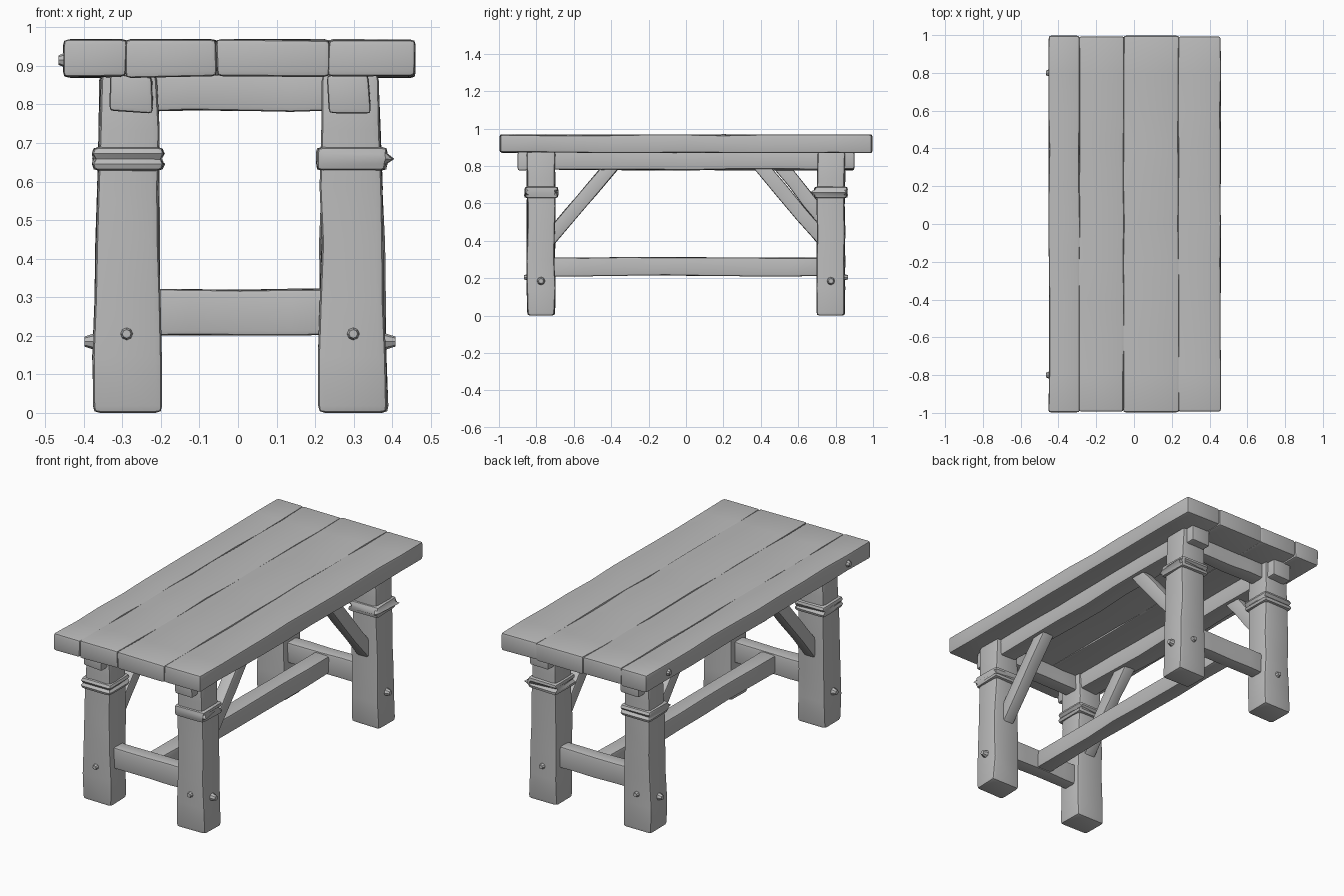
import bpy, bmesh, math, random
from mathutils import Vector, Matrix

random.seed(4)
if "Cube" in bpy.data.objects:
    bpy.data.objects.remove(bpy.data.objects["Cube"], do_unlink=True)

GREY = (0.5, 0.5, 0.5, 1)
wood = bpy.data.materials.new("grey wood")
wood.use_nodes = True
wood.diffuse_color = GREY
wood.node_tree.nodes["Principled BSDF"].inputs["Base Color"].default_value = GREY

X, Y = Vector((1, 0, 0)), Vector((0, 1, 0))


def finish(name, bm):
    """Turn a bmesh into a smooth-shaded wooden object with crisp edges."""
    bmesh.ops.recalc_face_normals(bm, faces=bm.faces)
    mesh = bpy.data.meshes.new(name)
    bm.to_mesh(mesh)
    bm.free()
    mesh.materials.append(wood)
    mesh.shade_smooth()
    mesh.set_sharp_from_angle(angle=math.radians(35))
    obj = bpy.data.objects.new(name, mesh)
    bpy.context.scene.collection.objects.link(obj)


def beam(name, start, end, width, depth, side=X, taper=1, cuts=4, wobble=0.004, bevel=0.012):
    """Hewn timber from start to end; width runs along side, taper scales the end width."""
    start, end = Vector(start), Vector(end)
    axis = end - start
    length = axis.length
    axis.normalize()
    third = axis.cross(side)
    bm = bmesh.new()
    bmesh.ops.create_cube(bm, size=1)
    for i in range(1, cuts + 1):
        at = i / (cuts + 1) - 0.5
        bmesh.ops.bisect_plane(bm, geom=bm.verts[:] + bm.edges[:] + bm.faces[:],
                               plane_co=(0, 0, at), plane_no=(0, 0, 1))
    for v in bm.verts:
        t = v.co.z + 0.5
        v.co.x = v.co.x * width * (1 + (taper - 1) * t) + random.uniform(-wobble, wobble)
        v.co.y = v.co.y * depth + random.uniform(-wobble, wobble)
        v.co.z = t * length
    corners = [e for e in bm.edges if e.calc_face_angle(0) > 0.8]
    bmesh.ops.bevel(bm, geom=corners, offset=bevel, segments=2, profile=0.6, affect='EDGES')
    frame = Matrix((side, third, axis)).transposed().to_4x4()
    bm.transform(Matrix.Translation(start) @ frame)
    finish(name, bm)


def peg(name, centre, direction, radius=0.026, height=0.04):
    """Blunt wooden peg head facing along direction."""
    bm = bmesh.new()
    bmesh.ops.create_cone(bm, cap_ends=True, segments=8, radius1=radius,
                          radius2=radius * 0.5, depth=height)
    turn = Vector(direction).to_track_quat('Z', 'Y').to_matrix().to_4x4()
    bm.transform(Matrix.Translation(centre) @ turn)
    finish(name, bm)


# Table top: four long planks with shallow grooves between them
seams = [-0.45, -0.29, -0.055, 0.235, 0.457]
for i, (a, b) in enumerate(zip(seams, seams[1:])):
    mid, reach = (a + b) / 2, 0.997 - 0.004 * (i % 2)
    beam(f"top_plank_{i + 1}", (mid, -reach, 0.919), (mid, reach, 0.919),
         b - a + 0.002, 0.096, cuts=9, wobble=0.003, bevel=0.014)
for y in (-0.8, 0.8):
    peg("plank_edge_peg", (-0.45, y, 0.915), -X, radius=0.025, height=0.03)

for sx, hand in ((-1, "right"), (1, "left")):
    shift = 0.005

    # Side rail running under the top, poking out past the legs
    rail_x = sx * 0.282 + shift
    beam(f"{hand}_rail", (rail_x, -0.9, 0.828), (rail_x, 0.9, 0.828),
         0.11, 0.095, cuts=7, wobble=0.005)

    for sy, end in ((-1, "front"), (1, "back")):
        tag = f"{end}_{hand}"
        leg_x, leg_y = sx * 0.294 + shift, sy * 0.775

        # Tapered leg with a raised collar
        beam(f"{tag}_leg", (leg_x, leg_y, 0), (sx * 0.288 + shift, leg_y, 0.88),
             0.178, 0.148, taper=0.84, cuts=5, bevel=0.018)
        beam(f"{tag}_collar", (leg_x - sx * 0.005, leg_y, 0.628),
             (leg_x - sx * 0.005, leg_y, 0.69), 0.186, 0.178, cuts=1, wobble=0.005, bevel=0.018)

        # Peg heads on the two outer faces
        peg(f"{tag}_side_peg", (sx * 0.383 + shift, leg_y, 0.185), X * sx)
        peg(f"{tag}_end_peg", (leg_x, sy * 0.848, 0.205), Y * sy, radius=0.022, height=0.035)

        # Diagonal brace from leg to rail; one sits higher than the others
        lift = 0.11 if (sx, sy) == (-1, 1) else 0
        beam(f"{tag}_brace", (rail_x, sy * 0.735, 0.405 + lift),
             (rail_x, sy * (0.39 + lift), 0.81), 0.07, 0.075, cuts=2, wobble=0.003)

# Cross pieces at each end: high apron and low stretcher
for sy, end in ((-1, "front"), (1, "back")):
    y = sy * 0.775
    beam(f"{end}_apron", (-0.26, y, 0.83), (0.27, y, 0.83), 0.085, 0.092, side=Y, cuts=3)
    beam(f"{end}_stretcher", (-0.26, y, 0.262), (0.27, y, 0.262), 0.08, 0.118,
         side=Y, cuts=3, wobble=0.003)

# Long stretcher joining the two low cross pieces
beam("long_stretcher", (0.005, -0.77, 0.262), (0.005, 0.77, 0.262), 0.09, 0.098, cuts=6)
